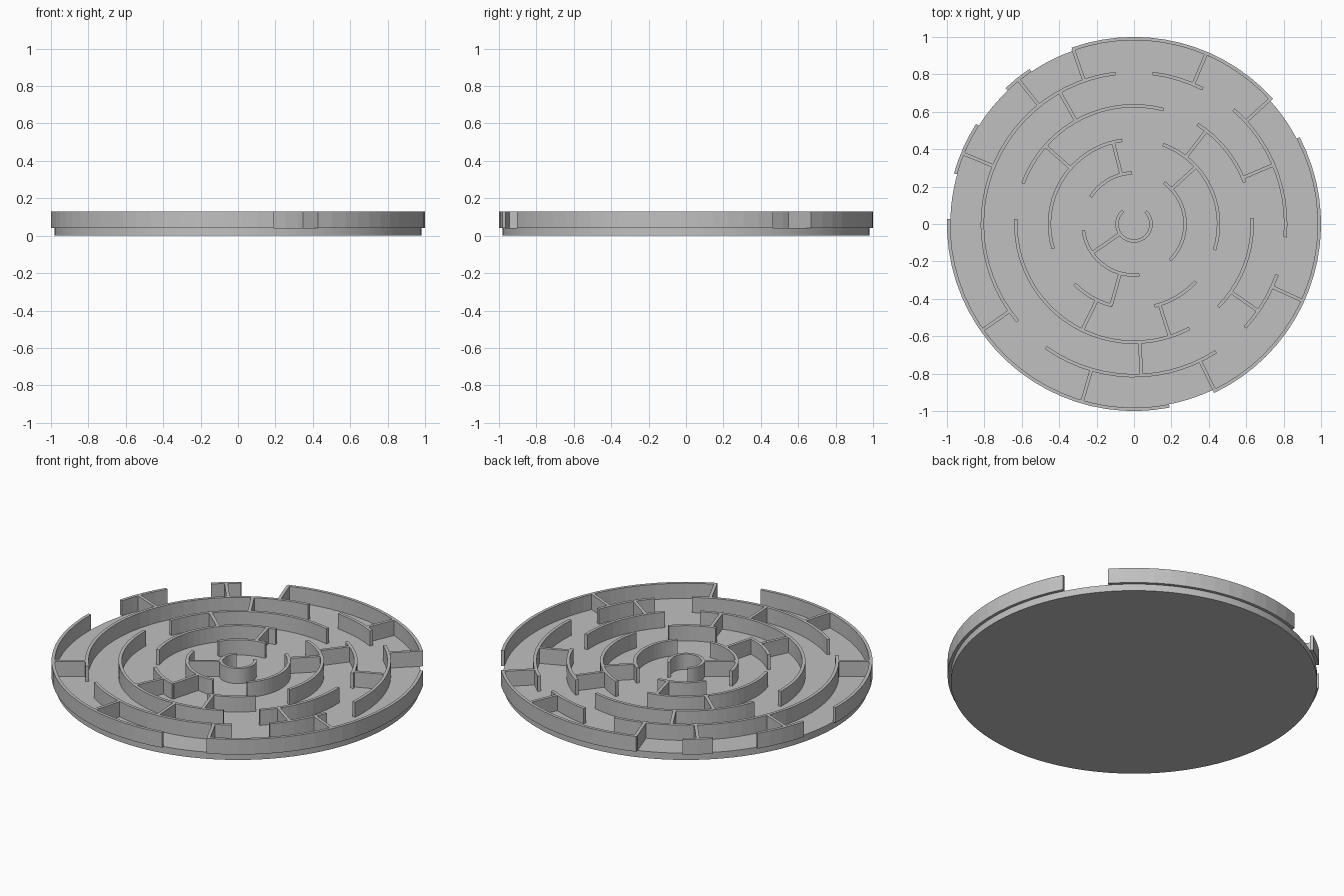
import bpy, bmesh
from math import radians, cos, sin, ceil

if "Cube" in bpy.data.objects:
    bpy.data.objects.remove(bpy.data.objects["Cube"])

FLOOR, TOP, WALL = 0.04, 0.13, 0.018
RADII = [0.091, 0.273, 0.452, 0.632, 0.811, 0.991]

grey = bpy.data.materials.new("light grey")
grey.use_nodes = True
colour = (0.53, 0.53, 0.53, 1)
grey.diffuse_color = colour
grey.node_tree.nodes["Principled BSDF"].inputs["Base Color"].default_value = colour


def finish(name, bm):
    bmesh.ops.recalc_face_normals(bm, faces=bm.faces)
    mesh = bpy.data.meshes.new(name)
    bm.to_mesh(mesh)
    bm.free()
    mesh.materials.append(grey)
    obj = bpy.data.objects.new(name, mesh)
    bpy.context.collection.objects.link(obj)
    return obj


def sweep(bm, sections):
    """Join rectangular cross-sections into a closed wall."""
    loops = [[bm.verts.new(p) for p in s] for s in sections]
    for a, b in zip(loops, loops[1:]):
        for i in range(4):
            j = (i + 1) % 4
            bm.faces.new((a[i], a[j], b[j], b[i]))
    bm.faces.new(loops[0])
    bm.faces.new(loops[-1][::-1])


def arc_wall(bm, radius, start, end):
    steps = max(2, ceil((end - start) / 5))
    r0, r1 = radius - WALL / 2, radius + WALL / 2
    sections = []
    for i in range(steps + 1):
        a = radians(start + (end - start) * i / steps)
        c, s = cos(a), sin(a)
        sections.append([(r * c, r * s, z) for r, z in
                         ((r0, FLOOR), (r1, FLOOR), (r1, TOP), (r0, TOP))])
    sweep(bm, sections)


def spoke_wall(bm, inner, outer, angle):
    a, h = radians(angle), WALL / 2
    c, s = cos(a), sin(a)
    sweep(bm, [[(r * c - t * s, r * s + t * c, z) for t, z in
                ((-h, FLOOR), (h, FLOOR), (h, TOP), (-h, TOP))]
               for r in (inner, outer)])


# Round base plate
bm = bmesh.new()
bmesh.ops.create_cone(bm, cap_ends=True, segments=128, radius1=0.982,
                      radius2=0.982, depth=FLOOR)
bmesh.ops.translate(bm, verts=bm.verts, vec=(0, 0, FLOOR / 2))
base = finish("base_plate", bm)
bpy.context.view_layer.objects.active = base
base.select_set(True)
bpy.ops.object.shade_smooth_by_angle(angle=radians(30))

# Curved walls: start and end angles for each ring, innermost first
ARCS = [
    [(130, 407)],
    [(92, 148), (-45, 54), (187, 276)],
    [(98, 197), (-18, 70), (225, 255), (284, 317)],
    [(75.5, 160), (20.5, 57.5), (177.5, 298), (-44.5, 3)],
    [(97, 220), (63, 83), (-5, 49), (234.5, 302.7), (-43, -19.5)],
    [(42, 109.5), (-64.7, 27.7), (178.4, 281), (147.6, 164.3), (124, 133.4)],
]
for n, (radius, arcs) in enumerate(zip(RADII, ARCS), 1):
    bm = bmesh.new()
    for start, end in arcs:
        arc_wall(bm, radius, start, end)
    finish(f"ring_wall_{n}", bm)

# Straight walls: angles of the spokes between neighbouring rings
SPOKES = [
    [214.7],
    [104.4, 42.8, 254.3],
    [138.6, 52.2, 244, 287.6],
    [119.4, 23, 272.8, 325],
    [109.2, 67, 42.5, 128.7, 157.6, 215, 253.7, 295.8, 335.5],
]
for n, angles in enumerate(SPOKES, 1):
    bm = bmesh.new()
    for angle in angles:
        spoke_wall(bm, RADII[n - 1], RADII[n], angle)
    finish(f"spoke_walls_{n}", bm)
